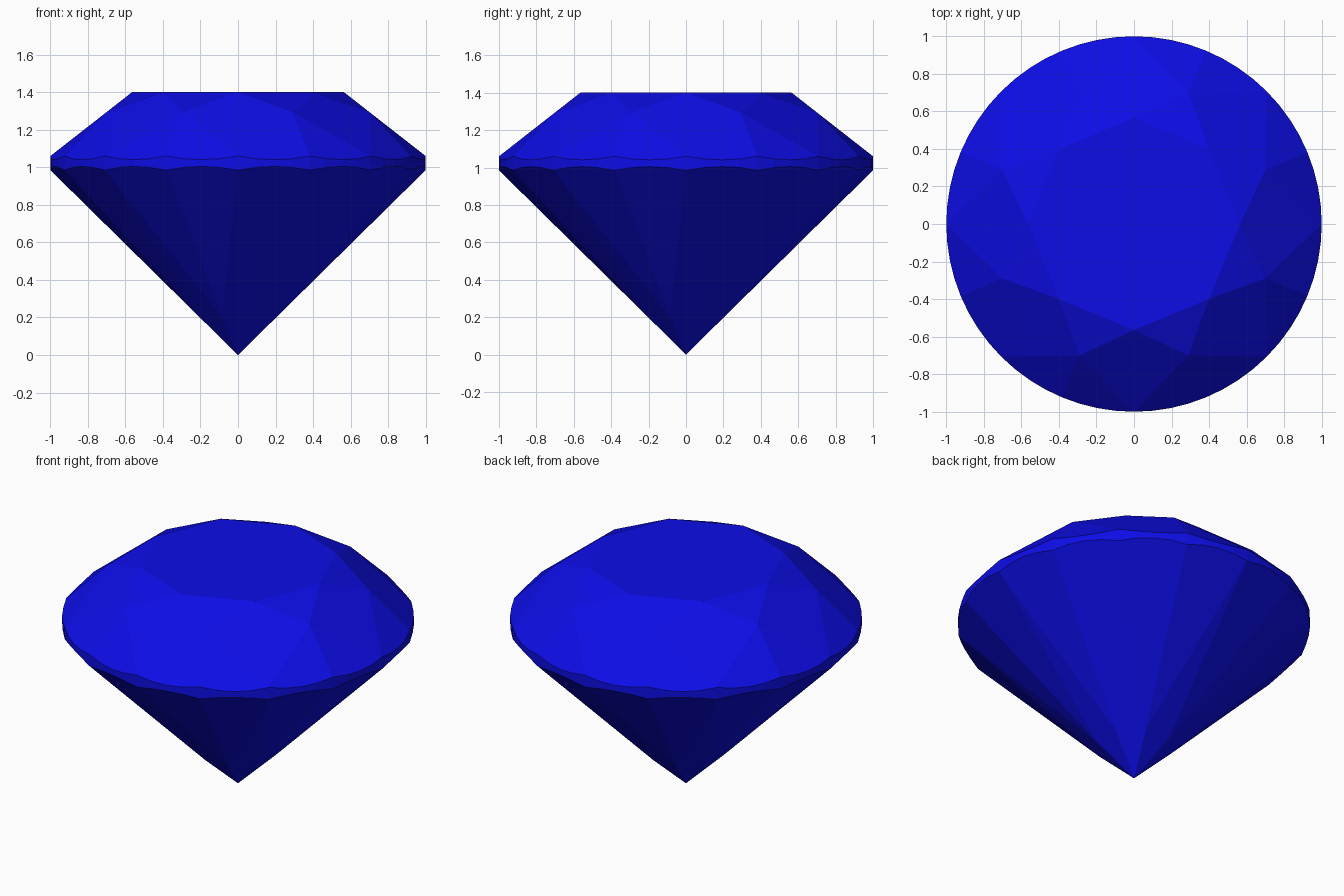
import bpy, bmesh, math
from mathutils import Vector
from mathutils.geometry import normal

if "Cube" in bpy.data.objects:
    bpy.data.objects.remove(bpy.data.objects["Cube"])

TABLE_R, TABLE_Z = 0.565, 1.40
TOP_Z, BOTTOM_Z = 1.06, 0.985     # girdle edges at the facet corners
STAR_R, LOWER_R = 0.758, 0.22     # radii of the kite side corners
SUB = 4                           # girdle segments per facet
COS = math.cos(math.pi / 8)


def polar(r, step, z):
    a = step * math.pi / 8
    return Vector((r * math.cos(a), r * math.sin(a), z))


def arc(a, b, c, i):
    """Girdle edge where the plane a, b, c meets the round girdle."""
    n = normal(a, b, c)
    pts = []
    for k in range(SUB + 1):
        p = polar(1, i + k / SUB, 0)
        p.z = a.z - (n.x * (p.x - a.x) + n.y * (p.y - a.y)) / n.z
        pts.append(p)
    return pts


bm = bmesh.new()


def face(pts):
    bm.faces.new([bm.verts.new(p) for p in pts])


star_z = TABLE_Z - (STAR_R * COS - TABLE_R) * (TABLE_Z - TOP_Z) / (1 - TABLE_R)
lower_z = BOTTOM_Z * LOWER_R * COS
culet = Vector((0, 0, 0))

# Table
face([polar(TABLE_R, i, TABLE_Z) for i in range(0, 16, 2)])

# Star facets, crown kites and pavilion kites
for i in range(0, 16, 2):
    table = polar(TABLE_R, i, TABLE_Z)
    left, right = polar(STAR_R, i - 1, star_z), polar(STAR_R, i + 1, star_z)
    face([table, right, polar(TABLE_R, i + 2, TABLE_Z)])
    face([table, left, polar(1, i, TOP_Z), right])
    face([culet, polar(LOWER_R, i + 1, lower_z), polar(1, i, BOTTOM_Z),
          polar(LOWER_R, i - 1, lower_z)])

# Girdle facets above and below, with the scalloped girdle band between
for i in range(16):
    odd = i if i % 2 else i + 1
    up, low = polar(STAR_R, odd, star_z), polar(LOWER_R, odd, lower_z)
    top = arc(polar(1, i, TOP_Z), polar(1, i + 1, TOP_Z), up, i)
    bottom = arc(polar(1, i, BOTTOM_Z), polar(1, i + 1, BOTTOM_Z), low, i)
    face(top + [up])
    face(bottom + [low])
    for k in range(SUB):
        face([bottom[k], bottom[k + 1], top[k + 1], top[k]])

bmesh.ops.remove_doubles(bm, verts=bm.verts, dist=1e-4)
bmesh.ops.recalc_face_normals(bm, faces=bm.faces)
mesh = bpy.data.meshes.new("cut_gem")
bm.to_mesh(mesh)
bm.free()

gem = bpy.data.objects.new("cut_gem", mesh)
bpy.context.collection.objects.link(gem)
mat = bpy.data.materials.new("blue_gem")
mat.diffuse_color = (0.004, 0.004, 0.8, 1)
mat.use_nodes = True
mat.node_tree.nodes["Principled BSDF"].inputs["Base Color"].default_value = mat.diffuse_color
mesh.materials.append(mat)
